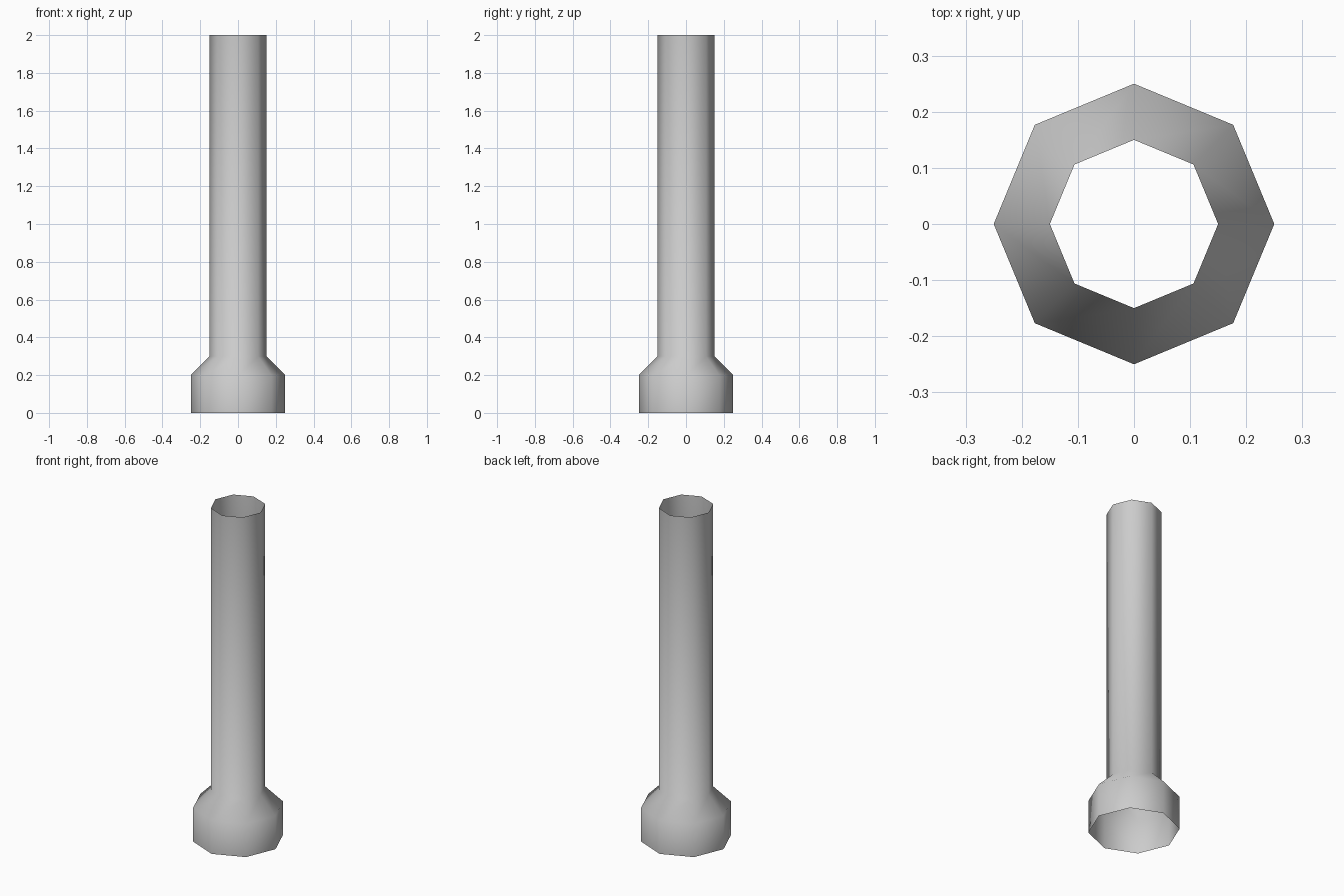
import bpy, bmesh
from math import cos, sin, tau

if "Cube" in bpy.data.objects:
    bpy.data.objects.remove(bpy.data.objects["Cube"])

SIDES = 8
# Profile (radius, height): wide collar, tapered shoulder, long straight pipe
PROFILE = [(0.25, 0.0), (0.25, 0.2), (0.15, 0.3), (0.15, 2.0)]

# Open-ended eight-sided pipe, spun from the profile
bm = bmesh.new()
rings = [[bm.verts.new((r * cos(tau * i / SIDES), r * sin(tau * i / SIDES), z))
          for i in range(SIDES)] for r, z in PROFILE]
for low, high in zip(rings, rings[1:]):
    for i in range(SIDES):
        j = (i + 1) % SIDES
        face = bm.faces.new((low[i], low[j], high[j], high[i]))
        face.smooth = True

mesh = bpy.data.meshes.new("flanged_pipe")
bm.to_mesh(mesh)
bm.free()
pipe = bpy.data.objects.new("flanged_pipe", mesh)
bpy.context.collection.objects.link(pipe)
